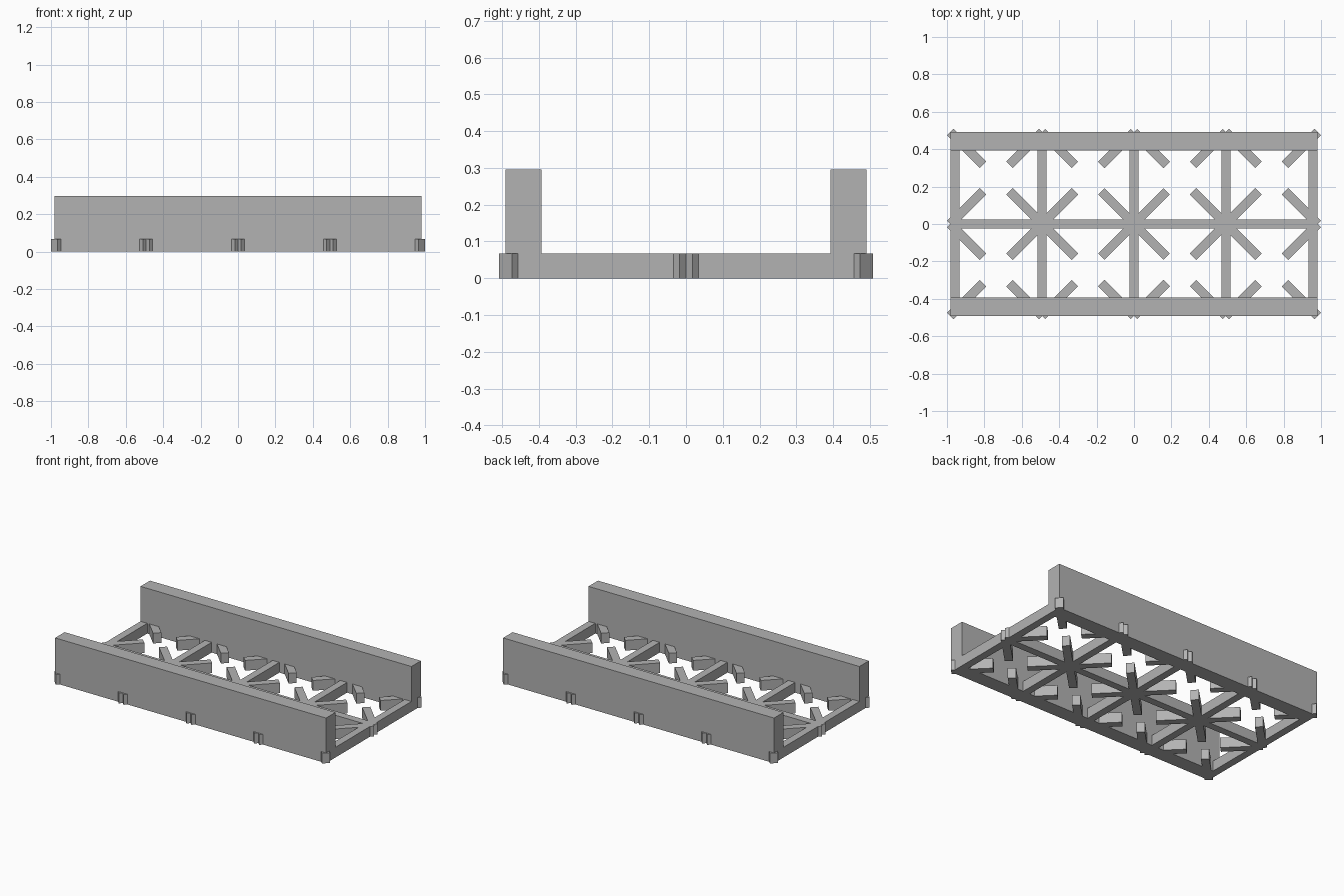
import bpy
from math import atan2
from mathutils import Matrix, Vector

cube = bpy.data.objects.get("Cube")
if cube:
    bpy.data.objects.remove(cube, do_unlink=True)

# Overall sizes
HALF_L, HALF_W = 0.982, 0.491
WALL_T, WALL_H = 0.098, 0.296
BAR, FLOOR_H = 0.049, 0.067
STUB = 0.2475
CELL = HALF_W

grey = bpy.data.materials.new("plain_grey")
grey.use_nodes = True
COLOUR = (0.45, 0.45, 0.45, 1)
grey.diffuse_color = COLOUR
grey.node_tree.nodes["Principled BSDF"].inputs["Base Color"].default_value = COLOUR


def box(name, size, centre, angle=0.0):
    """Box standing on the ground, centred in plan and turned about z."""
    bpy.ops.mesh.primitive_cube_add(size=1)
    ob = bpy.context.object
    ob.name = ob.data.name = name
    ob.data.transform(Matrix.Translation((centre[0], centre[1], size[2] / 2))
                      @ Matrix.Rotation(angle, 4, 'Z')
                      @ Matrix.Diagonal((*size, 1)))
    ob.data.materials.append(grey)
    return ob


# Side walls
for side, name in ((-1, "front_wall"), (1, "back_wall")):
    box(name, (2 * HALF_L, WALL_T, WALL_H), (0, side * (HALF_W - WALL_T / 2)))

# Lengthwise centre bar
box("centre_bar", (2 * HALF_L, BAR, FLOOR_H), (0, 0))

# Cross bars, with the end ones flush with the wall ends
for i in range(-2, 3):
    x = i * CELL
    if abs(i) == 2:
        x -= (BAR / 2) * (1 if i > 0 else -1)
    box("cross_bar", (BAR, 2 * HALF_W - BAR, FLOOR_H), (x, 0))

# Diagonal stubs reaching from every lattice node into its adjoining cells
for i in range(-2, 3):
    for j in (-1, 0, 1):
        for dx in (-1, 1):
            for dy in (-1, 1):
                if abs(i + dx) > 2 or abs(j + dy) > 1:
                    continue
                way = Vector((dx, dy)).normalized()
                mid = Vector((i * CELL, j * CELL)) + way * STUB / 2
                box("diagonal_stub", (STUB, BAR, FLOOR_H), mid, atan2(dy, dx))
